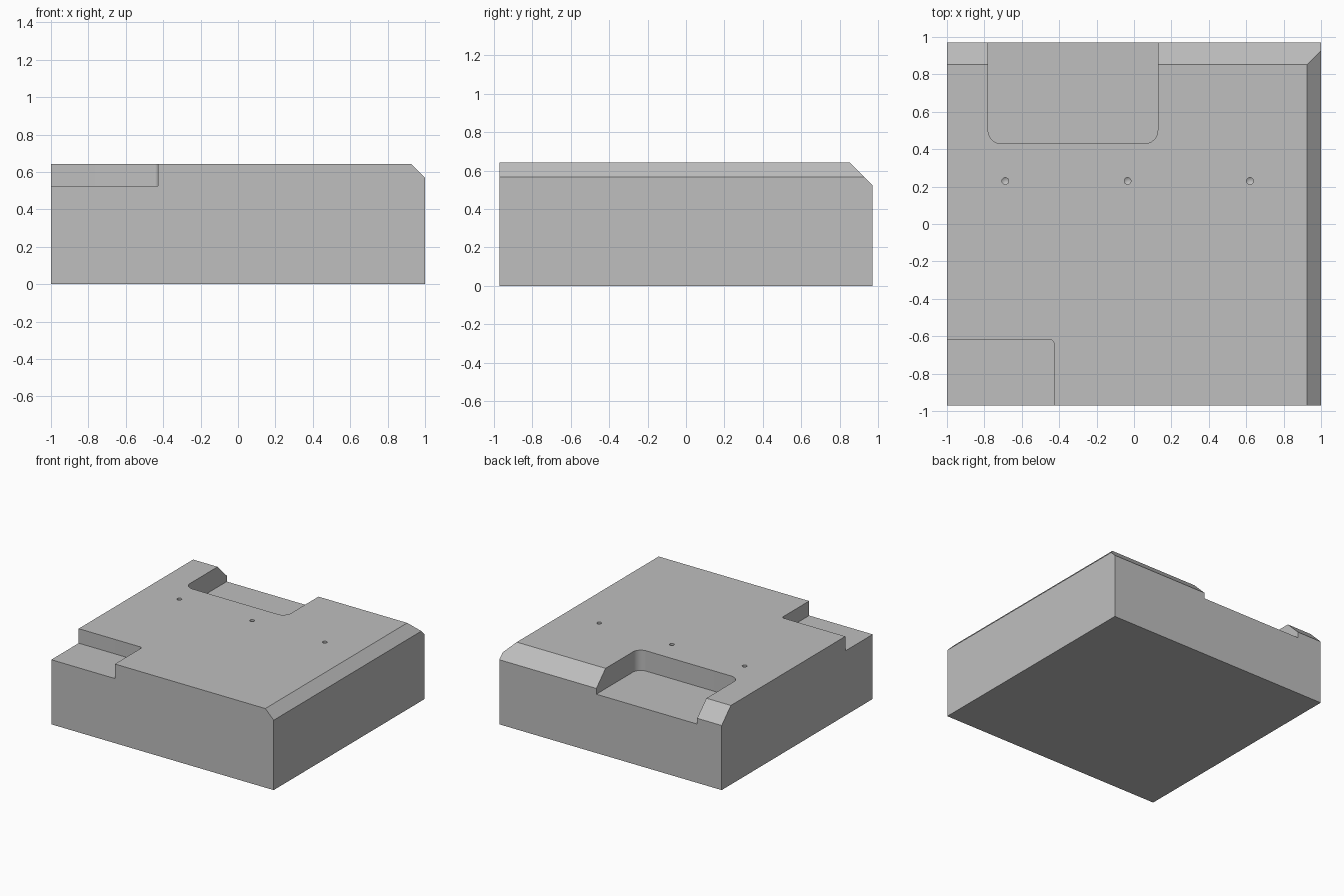
import bpy
import bmesh
from math import cos, sin, pi
from mathutils import Vector

cube = bpy.data.objects.get("Cube")
if cube:
    bpy.data.objects.remove(cube, do_unlink=True)

HX, HY, TOP = 1.0, 0.97, 0.643

grey = bpy.data.materials.new("plain grey")
grey.use_nodes = True
grey.diffuse_color = (0.52, 0.52, 0.52, 1)
grey.node_tree.nodes["Principled BSDF"].inputs["Base Color"].default_value = (0.52, 0.52, 0.52, 1)


def make_object(name, bm):
    bmesh.ops.recalc_face_normals(bm, faces=bm.faces[:])
    mesh = bpy.data.meshes.new(name)
    bm.to_mesh(mesh)
    bm.free()
    mesh.materials.append(grey)
    obj = bpy.data.objects.new(name, mesh)
    bpy.context.collection.objects.link(obj)
    return obj


def prism(name, outline, z0, z1, tip=0.0):
    """Upright prism from an outline, with an optional pointed bottom."""
    bm = bmesh.new()
    base = bm.faces.new([bm.verts.new((x, y, z0)) for x, y in outline])
    top = bmesh.ops.extrude_face_region(bm, geom=[base], use_keep_orig=True)["geom"]
    bmesh.ops.translate(bm, vec=(0, 0, z1 - z0),
                        verts=[v for v in top if isinstance(v, bmesh.types.BMVert)])
    if tip:
        centre = bmesh.ops.poke(bm, faces=[base])["verts"][0]
        centre.co.z = z0 - tip
    return make_object(name, bm)


def rounded_rect(x0, x1, y0, y1, r, steps=10):
    points = []
    corners = [(x1 - r, y1 - r), (x0 + r, y1 - r), (x0 + r, y0 + r), (x1 - r, y0 + r)]
    for i, (cx, cy) in enumerate(corners):
        for s in range(steps + 1):
            a = pi / 2 * (i + s / steps)
            points.append((cx + r * cos(a), cy + r * sin(a)))
    return points


def circle(cx, cy, r, sides=24):
    return [(cx + r * cos(2 * pi * i / sides), cy + r * sin(2 * pi * i / sides))
            for i in range(sides)]


# Block with a bevelled left edge and a larger bevelled back edge
bm = bmesh.new()
bmesh.ops.create_cube(bm, size=1)
bmesh.ops.scale(bm, vec=(2 * HX, 2 * HY, TOP), verts=bm.verts[:])
bmesh.ops.translate(bm, vec=(0, 0, TOP / 2), verts=bm.verts[:])
for point, normal in [((0.925, 0, TOP), (1, 0, 1)), ((0, 0.852, TOP), (0, 1, 1))]:
    cut = bmesh.ops.bisect_plane(bm, geom=bm.verts[:] + bm.edges[:] + bm.faces[:],
                                 plane_co=Vector(point), plane_no=Vector(normal),
                                 clear_outer=True)
    edges = [g for g in cut["geom_cut"] if isinstance(g, bmesh.types.BMEdge)]
    bmesh.ops.contextual_create(bm, geom=edges)
block = make_object("block", bm)

# Cutters: back pocket, front corner step and three drilled holes
cutters = [
    prism("back_pocket_cutter", rounded_rect(-0.78, 0.127, 0.43, 1.3, 0.07), 0.478, 0.9),
    prism("corner_step_cutter", rounded_rect(-1.3, -0.428, -1.3, -0.618, 0.022), 0.525, 0.9),
]
for i in range(3):
    cutters.append(prism("hole_cutter", circle(-0.688 + 0.654 * i, 0.23, 0.018),
                         TOP - 0.06, 0.9, tip=0.012))

for cutter in cutters:
    mod = block.modifiers.new(cutter.name, "BOOLEAN")
    mod.operation = "DIFFERENCE"
    mod.solver = "EXACT"
    mod.object = cutter
    cutter.hide_render = True

# Apply the cuts and remove the cutters
bpy.context.view_layer.update()
result = bpy.data.meshes.new_from_object(
    block.evaluated_get(bpy.context.evaluated_depsgraph_get()))
block.modifiers.clear()
block.data = result
block.data.materials.clear()
block.data.materials.append(grey)
for cutter in cutters:
    bpy.data.objects.remove(cutter, do_unlink=True)

# Smooth the rounded walls, keep the edges sharp
bpy.ops.object.select_all(action="DESELECT")
block.select_set(True)
bpy.context.view_layer.objects.active = block
bpy.ops.object.shade_smooth_by_angle(angle=pi / 6)
